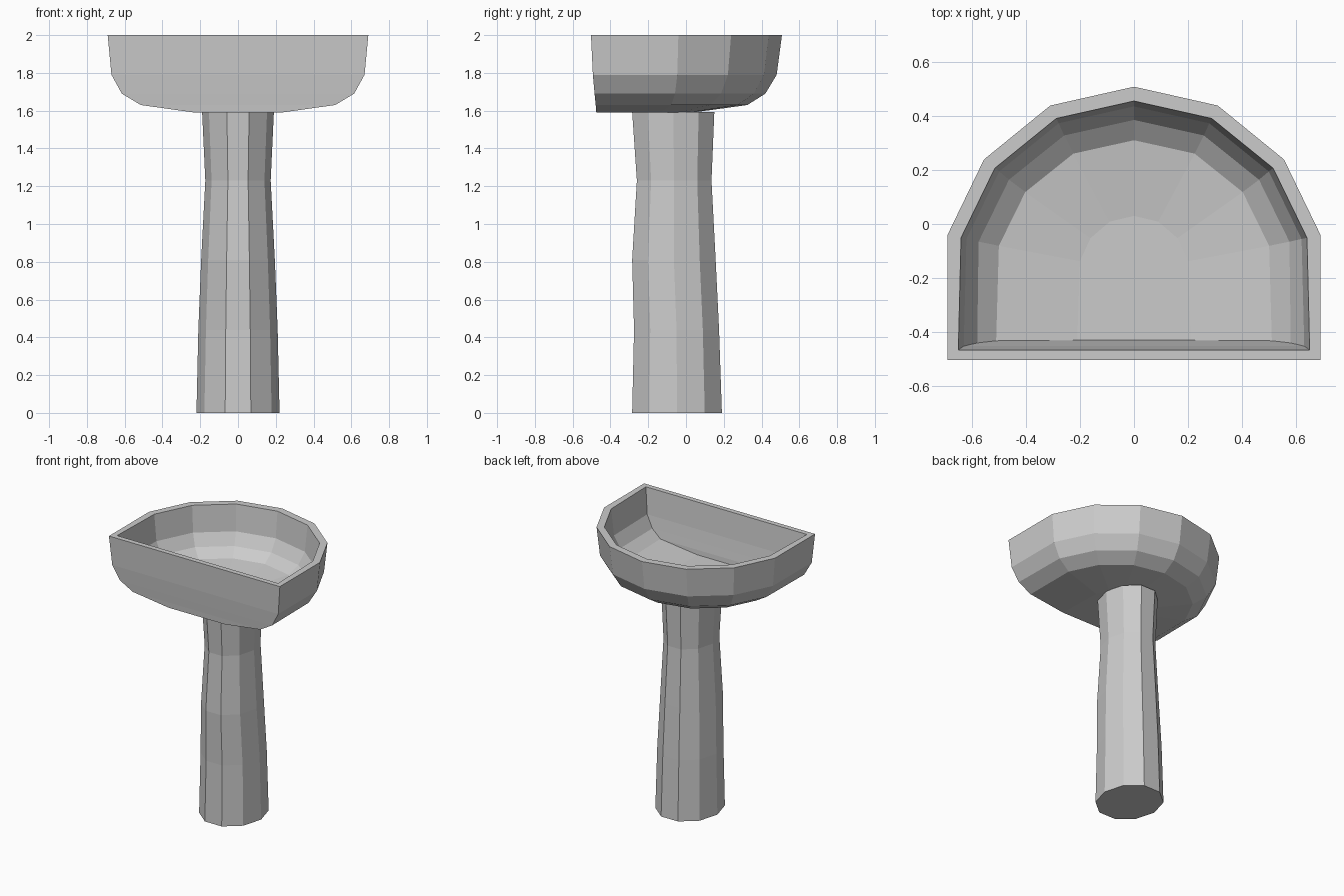
import bpy, bmesh, math

if "Cube" in bpy.data.objects:
    bpy.data.objects.remove(bpy.data.objects["Cube"])


def build_loft(name, rings, cap_start=True, cap_end=True):
    """Skin a list of equal-length closed rings into one flat-faced object."""
    bm = bmesh.new()
    loops = [[bm.verts.new(p) for p in ring] for ring in rings]
    n = len(loops[0])
    for a, b in zip(loops, loops[1:]):
        for i in range(n):
            j = (i + 1) % n
            bm.faces.new((a[i], a[j], b[j], b[i]))
    if cap_start:
        bm.faces.new(loops[0][::-1])
    if cap_end:
        bm.faces.new(loops[-1])
    bmesh.ops.recalc_face_normals(bm, faces=bm.faces)
    mesh = bpy.data.meshes.new(name)
    bm.to_mesh(mesh)
    bm.free()
    obj = bpy.data.objects.new(name, mesh)
    bpy.context.collection.objects.link(obj)
    return obj


# Basin: flat front and a seven-point rounded back, scaled about a fixed centre
CENTRE_Y = -0.18
HALF_ARC = [(0.69, 0.14), (0.555, 0.42), (0.31, 0.62)]
ARC = HALF_ARC + [(0, 0.69)] + [(-x, y) for x, y in reversed(HALF_ARC)]


def basin_ring(width, back, front, corner, z):
    sx, sy = width / 0.69, (back - CENTRE_Y) / 0.69
    arc = [(x * sx, CENTRE_Y + y * sy, z) for x, y in ARC]
    return [(corner, front, z)] + arc + [(-corner, front, z)]


# half width, back y, front y, front corner x, height
outer = [(0.22, 0.035, -0.475, 0.23, 1.59), (0.515, 0.325, -0.478, 0.515, 1.63),
         (0.61, 0.42, -0.484, 0.615, 1.69), (0.67, 0.48, -0.493, 0.67, 1.79),
         (0.69, 0.508, -0.503, 0.69, 2.0)]
inner = [(0.64, 0.455, -0.466, 0.65, 2.0), (0.62, 0.435, -0.452, 0.63, 1.81),
         (0.575, 0.385, -0.44, 0.58, 1.725), (0.5, 0.31, -0.432, 0.51, 1.67),
         (0.2, 0.03, -0.43, 0.21, 1.635)]
build_loft("basin", [basin_ring(*r) for r in outer + inner])

# Pedestal: ten-sided column with a narrow neck
SIDES = 10
# height, half width, front y, back y
levels = [(0, 0.22, -0.285, 0.19), (0.44, 0.21, -0.275, 0.175),
          (0.81, 0.195, -0.285, 0.157), (1.23, 0.173, -0.26, 0.135),
          (1.593, 0.19, -0.285, 0.15)]


def column_ring(z, rx, front, back):
    ry = (back - front) / 2 / math.cos(math.pi / SIDES)
    cy = (front + back) / 2
    angles = [2 * math.pi * i / SIDES for i in range(SIDES)]
    return [(rx * math.cos(a), cy + ry * math.sin(a), z) for a in angles]


build_loft("pedestal", [column_ring(*lv) for lv in levels], cap_end=False)
